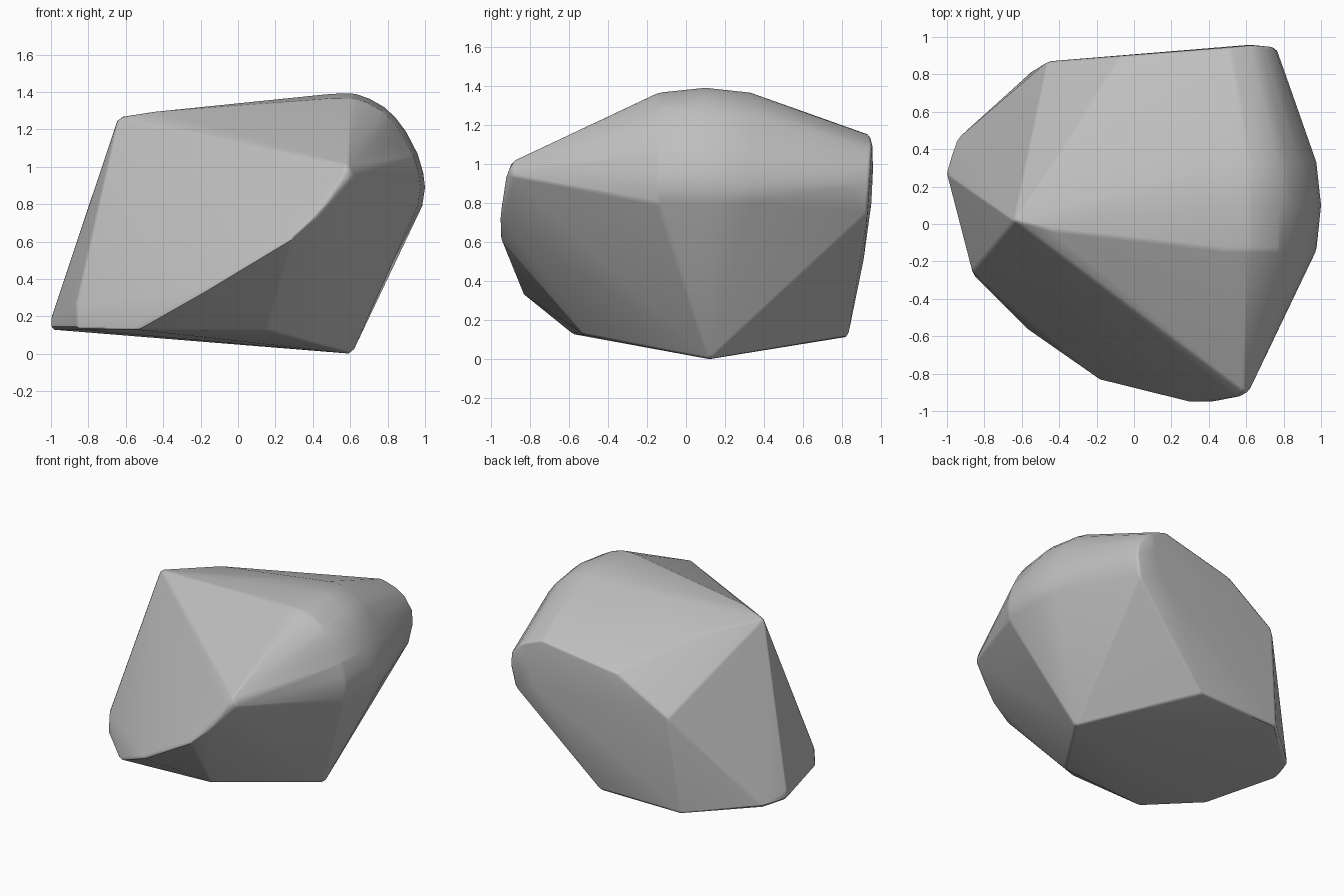
import bpy, bmesh, math
from mathutils import Vector

cube = bpy.data.objects.get("Cube")
if cube:
    bpy.data.objects.remove(cube, do_unlink=True)

# Stone grey material
stone = bpy.data.materials.new("stone_grey")
stone.use_nodes = True
grey = (0.52, 0.52, 0.52, 1)
stone.diffuse_color = grey
stone.node_tree.nodes["Principled BSDF"].inputs["Base Color"].default_value = grey

# Chipped corners, grouped by region of the rock
peak = [(-.64, .02, 1.265), (-.45, -.03, 1.295), (-.4, .36, 1.225)]
left_foot = [(-1, .27, .13), (-1, .27, .19), (-.95, .45, .13),
             (-.86, -.27, .13), (-.865, -.25, .27)]
front_ridge = [(-.55, -.58, .13), (-.18, -.84, .34), (.3, -.958, .63),
               (.43, -.95, .73), (.55, -.93, .93), (.59, -.9, 1.01), (.62, -.89, .94)]
base = [(.61, .12, 0), (.16, -.52, .125), (.11, .83, .12), (-.54, .82, .115)]
back_rim = [(-.46, .87, .81), (-.07, .9, 1.045), (.51, .945, 1.15), (.62, .955, 1.11),
            (.62, .958, .97), (.56, .95, .8), (.35, .91, .51)]
back_side = [(.69, .95, 1.07), (.75, .945, .99), (.76, .94, .9),
             (.73, .93, .75), (.81, .8, .88), (.59, .74, .5)]
points = peak + left_foot + front_ridge + base + back_rim + back_side

# Rounded shoulder: one curved profile repeated across the depth
shoulder = [(.5, 1.39), (.62, 1.392), (.7, 1.365), (.78, 1.32), (.84, 1.265),
            (.9, 1.185), (.96, 1.07), (.99, .97), (1, .89), (.985, .79)]
for y, inset in ((-.14, .025), (.1, 0), (.33, .025)):
    for x, z in shoulder:
        inward = (Vector((.55, .9)) - Vector((x, z))).normalized() * inset
        points.append((x + inward.x, y, z + inward.y))

# Wrap the corners into a solid rock
bm = bmesh.new()
for p in points:
    bm.verts.new(p)
hull = bmesh.ops.convex_hull(bm, input=bm.verts)
loose = {g for g in hull["geom_interior"] + hull["geom_unused"]
         if isinstance(g, bmesh.types.BMVert)}
bmesh.ops.delete(bm, geom=list(loose), context="VERTS")
bmesh.ops.dissolve_limit(bm, angle_limit=math.radians(1), verts=bm.verts, edges=bm.edges)
bmesh.ops.recalc_face_normals(bm, faces=bm.faces)
mesh = bpy.data.meshes.new("rock")
bm.to_mesh(mesh)
bm.free()
mesh.materials.append(stone)

rock = bpy.data.objects.new("rock", mesh)
bpy.context.collection.objects.link(rock)

# Slightly worn edges between the broad flat facets
worn = rock.modifiers.new("worn_edges", "BEVEL")
worn.width = .015
worn.segments = 1
worn.limit_method = "ANGLE"
worn.angle_limit = math.radians(18)
bpy.ops.object.select_all(action="DESELECT")
rock.select_set(True)
bpy.context.view_layer.objects.active = rock
bpy.ops.object.modifier_apply(modifier=worn.name)
bpy.ops.object.shade_smooth_by_angle(angle=math.radians(38))
rock.modifiers.new("flat_facets", "WEIGHTED_NORMAL").keep_sharp = True
